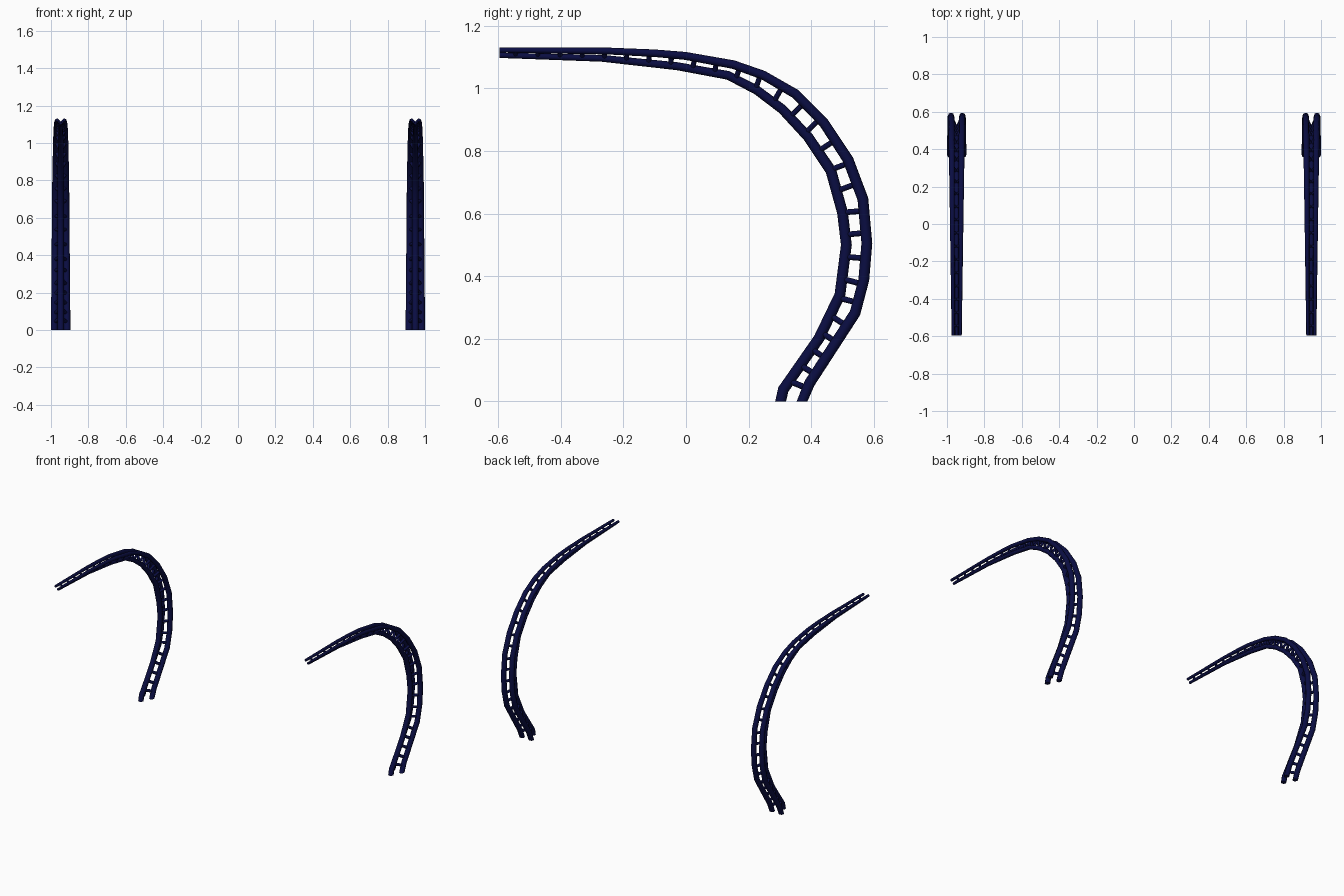
import bpy, bmesh, math
from mathutils import Vector

if "Cube" in bpy.data.objects:
    bpy.data.objects.remove(bpy.data.objects["Cube"])

# Silhouette edges of the curved truss, (y, z) from base to tip
OUTER = [(.388, 0), (.41, .05), (.556, .275), (.585, .385), (.595, .505), (.582, .65), (.533, .78),
         (.453, .90), (.358, .995), (.253, 1.055), (.155, 1.089), (0, 1.116), (-.1, 1.124),
         (-.25, 1.13), (-.595, 1.131)]
INNER = [(.285, 0), (.295, .045), (.41, .21), (.475, .345), (.495, .5), (.483, .6), (.447, .73),
         (.377, .835), (.297, .922), (.218, .982), (.13, 1.028), (-.03, 1.058), (-.27, 1.085),
         (-.595, 1.097)]
CENTRE = 0.948
SIDES = 8
X = Vector((1, 0, 0))

navy = bpy.data.materials.new("navy")
navy.diffuse_color = (0.003, 0.004, 0.055, 1)
navy.use_nodes = True
navy.node_tree.nodes["Principled BSDF"].inputs["Base Color"].default_value = navy.diffuse_color


def lerp(a, b, t):
    return a + (b - a) * t


def lengths(pts):
    out = [0.0]
    for a, b in zip(pts, pts[1:]):
        out.append(out[-1] + (b - a).length)
    return out


def chord_radius(f):
    return lerp(.0172, .0085, max(0, (f - .4) / .6))


def chord_path(edge, side):
    """Inset a silhouette edge by the tapering radius; returns (point, mitred normal, radius, fraction)."""
    pts = [Vector((0, y, z)) for y, z in edge]
    cum = lengths(pts)
    dirs = [(b - a).normalized() for a, b in zip(pts, pts[1:])]
    path = []
    for i, p in enumerate(pts):
        a, b = dirs[max(i - 1, 0)], dirs[min(i, len(dirs) - 1)]
        tan = (a + b).normalized()
        n = Vector((0, -tan.z, tan.y)) * side / max(tan.dot(a), .8)
        if i == 0:
            n = Vector((0, -side, 0))      # flat foot
        if i == len(pts) - 1:
            n = Vector((0, 0, -side))      # upright tip
        f = cum[i] / cum[-1]
        r = chord_radius(f)
        path.append((p + n * r, n, r, f))
    return path


def add_tube(bm, rings):
    for a, b in zip(rings, rings[1:]):
        for k in range(SIDES):
            j = (k + 1) % SIDES
            bm.faces.new((a[k], a[j], b[j], b[k]))
    bm.faces.new(rings[0])
    bm.faces.new(rings[-1])


def ring(bm, p, u, v, r):
    angles = [2 * math.pi * k / SIDES for k in range(SIDES)]
    return [bm.verts.new(p + (u * math.cos(a) + v * math.sin(a)) * r) for a in angles]


def finish(bm, name):
    """Make the object and mirror it to the other side."""
    bmesh.ops.recalc_face_normals(bm, faces=bm.faces)
    me = bpy.data.meshes.new(name)
    bm.to_mesh(me)
    bm.free()
    me.materials.append(navy)
    ob = bpy.data.objects.new(name, me)
    bpy.context.collection.objects.link(ob)
    mod = ob.modifiers.new("mirror", 'MIRROR')
    mod.use_axis = (True, False, False)
    bpy.ops.object.select_all(action='DESELECT')
    ob.select_set(True)
    bpy.context.view_layer.objects.active = ob
    bpy.ops.object.shade_smooth_by_angle(angle=math.radians(50))


def spread(f):
    """Half spacing of the two outer chords."""
    return lerp(.0348, .0185, f)


def chord(name, path, s):
    bm = bmesh.new()
    add_tube(bm, [ring(bm, p + X * (CENTRE + s * spread(f)), X, n, r) for p, n, r, f in path])
    finish(bm, name)


# Three chords in a triangular section
outer = chord_path(OUTER, 1)
inner = chord_path(INNER, -1)
chord("outer_chord_a", outer, -1)
chord("outer_chord_b", outer, 1)
chord("inner_chord", inner, 0)


def at(pts, cum, d):
    for i in range(len(pts) - 1):
        if d <= cum[i + 1]:
            return pts[i].lerp(pts[i + 1], (d - cum[i]) / (cum[i + 1] - cum[i]))
    return pts[-1]


def nearest(pts, q):
    found = []
    for a, b in zip(pts, pts[1:]):
        t = max(0, min(1, (q - a).dot(b - a) / (b - a).length_squared))
        found.append(a.lerp(b, t))
    return min(found, key=lambda c: (c - q).length)


# Struts forming a V from the inner chord to each outer chord
ip, op = [e[0] for e in inner], [e[0] for e in outer]
cum = lengths(ip)
bm = bmesh.new()
d = .072
while d < cum[-1] - .015:
    f = d / cum[-1]
    q = at(ip, cum, d)
    o = nearest(op, q)
    for s in (-1, 1):
        a = q + X * CENTRE
        b = o + X * (CENTRE + s * spread(f))
        axis = (b - a).normalized()
        u = axis.orthogonal().normalized()
        v = axis.cross(u)
        r = lerp(.0098, .0075, f)
        add_tube(bm, [ring(bm, a, u, v, r), ring(bm, b, u, v, r)])
    d += .062 if d < .4 else .071
finish(bm, "struts")
